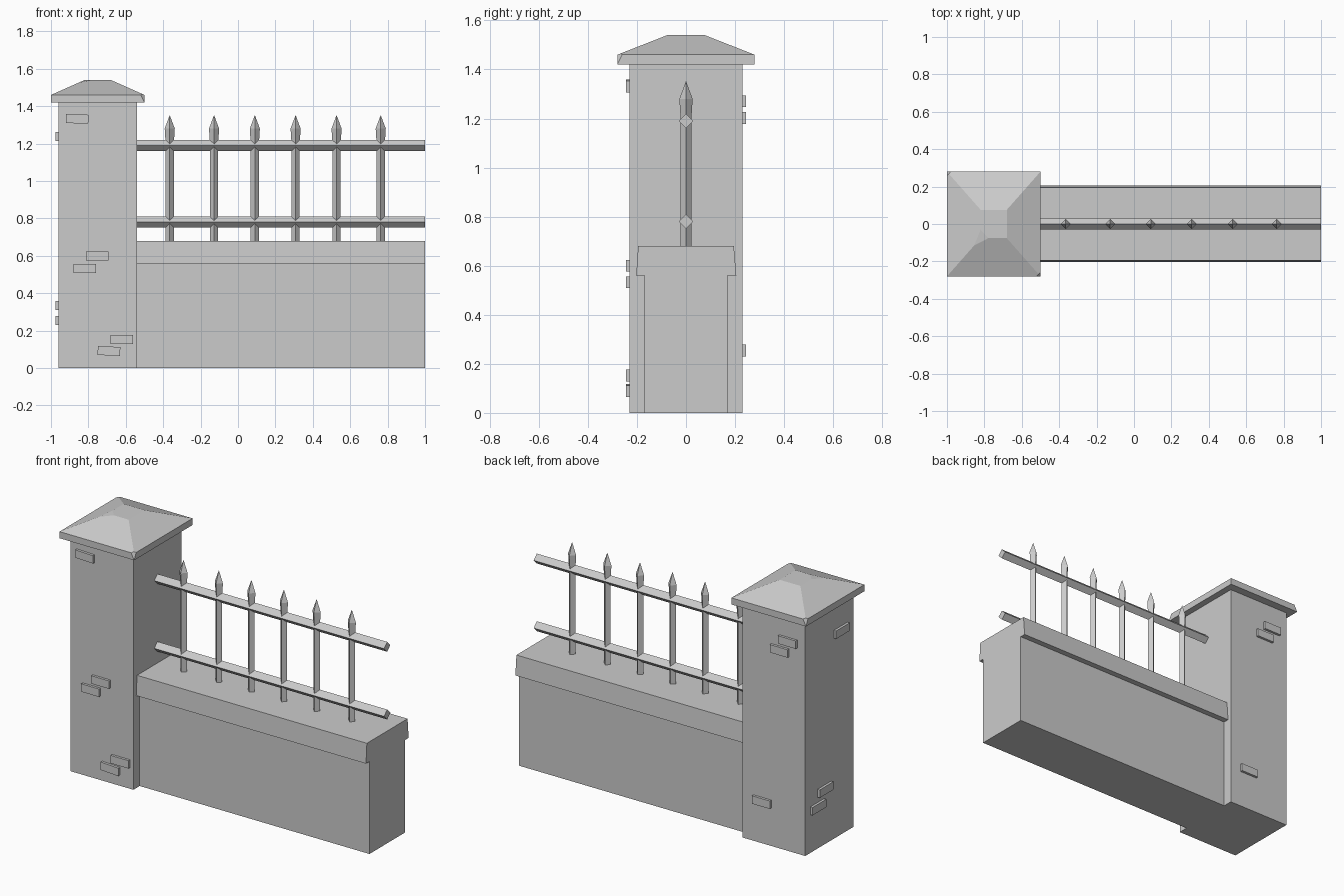
import bpy, bmesh
from math import radians
from mathutils import Vector, Matrix

if "Cube" in bpy.data.objects:
    bpy.data.objects.remove(bpy.data.objects["Cube"])


def finish(name, bm):
    bmesh.ops.recalc_face_normals(bm, faces=bm.faces[:])
    me = bpy.data.meshes.new(name)
    bm.to_mesh(me)
    bm.free()
    ob = bpy.data.objects.new(name, me)
    bpy.context.collection.objects.link(ob)
    return ob


def loft(name, rings, chips=()):
    """Skin a stack of equal-sized rings, cap the ends, cut flat chips off."""
    bm = bmesh.new()
    rows = [[bm.verts.new(p) for p in ring] for ring in rings]
    n = len(rows[0])
    for a, b in zip(rows, rows[1:]):
        for i in range(n):
            j = (i + 1) % n
            bm.faces.new((a[i], a[j], b[j], b[i]))
    bm.faces.new(rows[0])
    bm.faces.new(rows[-1])
    for pts, outside in chips:
        a, b, c = map(Vector, pts)
        no = (b - a).cross(c - a).normalized()
        if no.dot(Vector(outside) - a) < 0:
            no = -no
        geom = bm.verts[:] + bm.edges[:] + bm.faces[:]
        cut = bmesh.ops.bisect_plane(bm, geom=geom, plane_co=a, plane_no=no, clear_outer=True)
        edges = [e for e in cut['geom_cut'] if isinstance(e, bmesh.types.BMEdge)]
        bmesh.ops.holes_fill(bm, edges=edges, sides=0)
    return finish(name, bm)


def rect(cx, hx, hy, z):
    return [(cx + sx * hx, sy * hy, z) for sx, sy in ((-1, -1), (1, -1), (1, 1), (-1, 1))]


def diamond(cx, r, z):
    return [(cx + r, 0, z), (cx, r, z), (cx - r, 0, z), (cx, -r, z)]


def extrude_x(name, profile, x0, x1):
    return loft(name, [[(x, y, z) for y, z in profile] for x in (x0, x1)])


# Pillar and its chipped cap
PX = -0.75
loft("pillar", [rect(PX, 0.21, 0.23, 0), rect(PX, 0.21, 0.23, 1.42)])
chips = [
    (((-0.82, -0.03, 1.54), (-0.78, -0.075, 1.54), (-0.85, -0.11, 1.526)), (-0.82, -0.075, 1.54)),
    (((-0.52, -0.28, 1.46), (-0.5, -0.26, 1.46), (-0.5, -0.28, 1.42)), (-0.5, -0.28, 1.46)),
    (((-0.98, 0.28, 1.46), (-1, 0.26, 1.46), (-1, 0.28, 1.42)), (-1, 0.28, 1.46)),
]
loft("pillar_cap", [rect(PX, 0.25, 0.28, 1.42), rect(PX, 0.25, 0.28, 1.46),
                    rect(PX, 0.07, 0.076, 1.54)], chips)

# Low wall and sloped coping
extrude_x("wall", [(-0.17, 0), (0.17, 0), (0.17, 0.56), (-0.17, 0.56)], -0.54, 1)
extrude_x("wall_coping", [(-0.203, 0.56), (0.205, 0.56), (0.195, 0.68), (-0.195, 0.68)], -0.54, 1)

# Diamond-section rails
for label, z in (("lower", 0.78), ("upper", 1.19)):
    extrude_x(label + "_rail", [(-0.03, z), (0, z - 0.03), (0.03, z), (0, z + 0.03)], -0.54, 1)

# Pointed bars
for i, x in enumerate((-0.365, -0.128, 0.09, 0.308, 0.527, 0.763)):
    loft(f"bar_{i + 1}", [diamond(x, r, z) for r, z in
                          ((0.022, 0.67), (0.022, 1.2), (0.027, 1.28), (0.001, 1.35))])


# Raised bricks on the pillar faces
def brick(name, centre, size, tilt, axis):
    bm = bmesh.new()
    bmesh.ops.create_cube(bm, size=1, matrix=Matrix.Translation(centre)
                          @ Matrix.Rotation(radians(tilt), 4, axis) @ Matrix.Diagonal((*size, 1)))
    finish(name, bm)


for i, (x, z, t) in enumerate(((-0.86, 1.332, 2), (-0.753, 0.6, 0), (-0.82, 0.533, 0),
                               (-0.622, 0.152, 0), (-0.69, 0.091, 3))):
    brick(f"front_brick_{i + 1}", (x, -0.23, z), (0.12, 0.03, 0.048), t, 'Y')
for i, (x, z) in enumerate(((-0.847, 1.27), (-0.793, 1.202), (-0.673, 0.254))):
    brick(f"back_brick_{i + 1}", (x, 0.23, z), (0.12, 0.03, 0.048), 0, 'Y')
for i, (y, z) in enumerate(((-0.11, 1.238), (0.047, 0.335), (0.115, 0.255))):
    brick(f"side_brick_{i + 1}", (-0.96, y, z), (0.03, 0.13, 0.048), 0, 'X')
